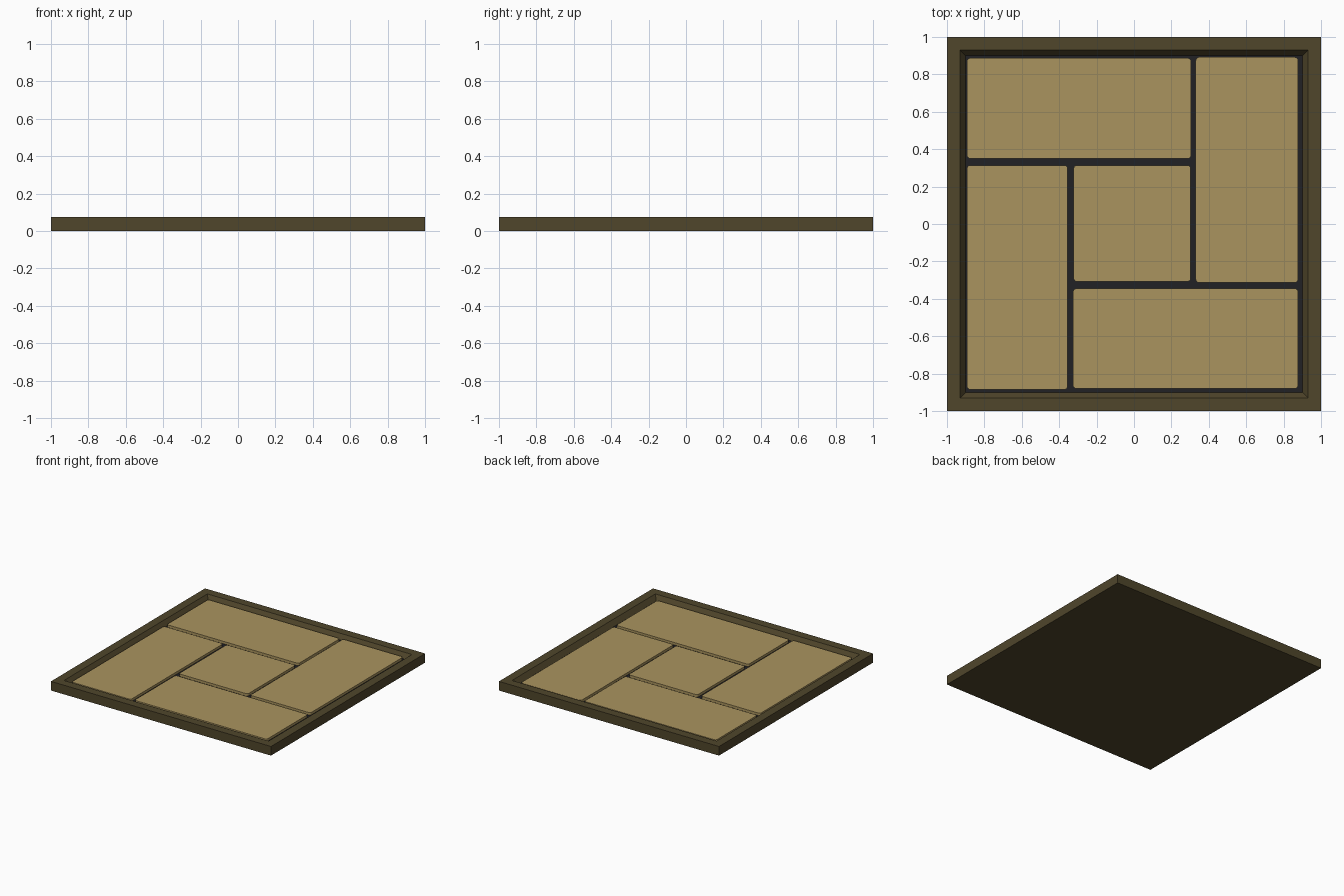
import bpy, bmesh, math

if "Cube" in bpy.data.objects:
    bpy.data.objects.remove(bpy.data.objects["Cube"])


def material(name, rgb):
    m = bpy.data.materials.new(name)
    m.diffuse_color = (*rgb, 1.0)
    m.use_nodes = True
    m.node_tree.nodes["Principled BSDF"].inputs["Base Color"].default_value = m.diffuse_color
    return m


olive = material("dark_olive_wood", (0.080, 0.061, 0.024))
straw = material("straw_mat", (0.402, 0.296, 0.114))
black = material("charcoal_floor", (0.0150, 0.0150, 0.0180))

FLOOR, MAT_TOP, RIM = 0.035, 0.055, 0.075


def make(name, bm, mat):
    bmesh.ops.recalc_face_normals(bm, faces=bm.faces)
    mesh = bpy.data.meshes.new(name)
    bm.to_mesh(mesh)
    bm.free()
    mesh.materials.append(mat)
    ob = bpy.data.objects.new(name, mesh)
    bpy.context.collection.objects.link(ob)
    return ob


def stack(name, rings, mat):
    """Skin a list of matching closed rings and cap both ends."""
    bm = bmesh.new()
    loops = [[bm.verts.new(p) for p in ring] for ring in rings]
    n = len(loops[0])
    for a, b in zip(loops, loops[1:]):
        for i in range(n):
            j = (i + 1) % n
            bm.faces.new((a[i], a[j], b[j], b[i]))
    bm.faces.new(loops[0])
    bm.faces.new(loops[-1])
    return make(name, bm, mat)


def square(half, z):
    return [(sx * half, sy * half, z) for sx, sy in ((-1, -1), (1, -1), (1, 1), (-1, 1))]


def rounded(x0, x1, y0, y1, r, z):
    corners = ((x1 - r, y1 - r), (x0 + r, y1 - r), (x0 + r, y0 + r), (x1 - r, y0 + r))
    pts = []
    for k, (cx, cy) in enumerate(corners):
        for s in range(5):
            a = math.pi / 2 * (k + s / 4)
            pts.append((cx + r * math.cos(a), cy + r * math.sin(a), z))
    return pts


# Tray: solid base with raised rim and sloping inner walls
stack("tray_frame", [square(1.0, 0), square(1.0, RIM), square(0.93, RIM),
                     square(0.90, FLOOR - 0.003)], olive)

# Dark floor plate inside the tray
stack("tray_floor", [square(0.900, FLOOR - 0.002), square(0.902, FLOOR)], black)

# Straw mats in a pinwheel around the centre square
mats = {
    "back_mat": (-0.893, 0.305, 0.350, 0.887),
    "right_mat": (0.330, 0.877, -0.313, 0.892),
    "front_mat": (-0.326, 0.877, -0.880, -0.345),
    "left_mat": (-0.893, -0.355, -0.885, 0.314),
    "centre_mat": (-0.323, 0.303, -0.308, 0.314),
}
for name, box in mats.items():
    stack(name, [rounded(*box, 0.018, FLOOR), rounded(*box, 0.018, MAT_TOP)], straw)
